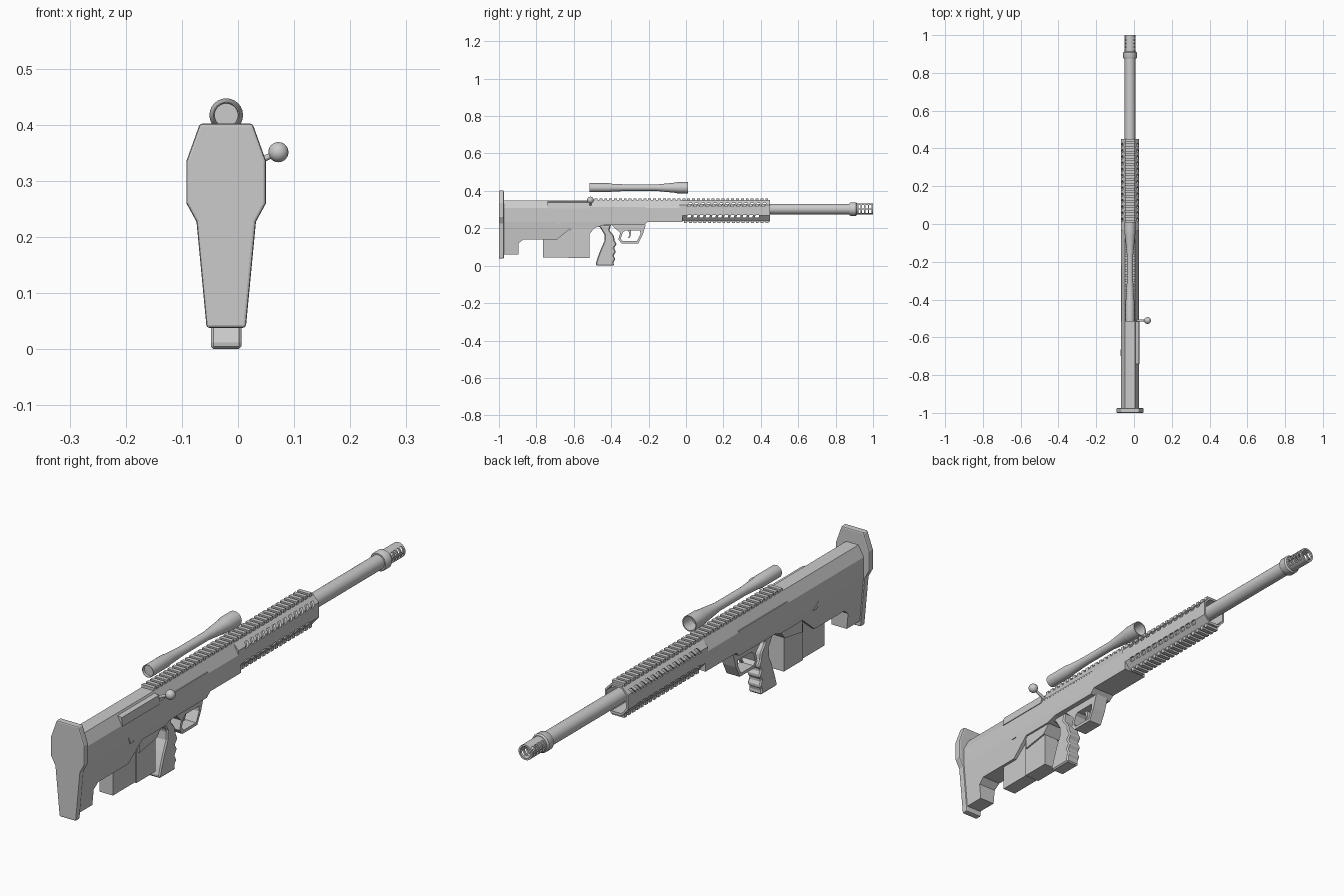
import bpy, bmesh, math
from mathutils import Vector

if "Cube" in bpy.data.objects:
    bpy.data.objects.remove(bpy.data.objects["Cube"])

CX = -0.021      # centre plane of the gun
BZ = 0.303       # bore height


def finish(name, bm, smooth=False):
    bmesh.ops.remove_doubles(bm, verts=bm.verts, dist=1e-5)
    bmesh.ops.recalc_face_normals(bm, faces=bm.faces)
    me = bpy.data.meshes.new(name)
    bm.to_mesh(me)
    bm.free()
    ob = bpy.data.objects.new(name, me)
    bpy.context.collection.objects.link(ob)
    if smooth:
        bpy.ops.object.select_all(action='DESELECT')
        bpy.context.view_layer.objects.active = ob
        ob.select_set(True)
        bpy.ops.object.shade_smooth_by_angle(angle=math.radians(35))
    return ob


def extrude(bm, pts, vec):
    f = bm.faces.new([bm.verts.new(p) for p in pts])
    r = bmesh.ops.extrude_face_region(bm, geom=[f])
    bmesh.ops.translate(bm, vec=vec, verts=[v for v in r['geom'] if isinstance(v, bmesh.types.BMVert)])


def side_prism(name, pts, half, bevel=0.0):
    """Side profile (y, z) extruded symmetrically across the gun."""
    bm = bmesh.new()
    extrude(bm, [(CX - half, y, z) for y, z in pts], (2 * half, 0, 0))
    ob = finish(name, bm)
    if bevel:
        m = ob.modifiers.new("Bevel", 'BEVEL')
        m.width, m.segments = bevel, 1
    return ob


def long_prism(name, half_pts, y0, y1):
    """Mirrored half section (x, z) extruded along the gun."""
    bm = bmesh.new()
    pts = half_pts + [(-x, z) for x, z in reversed(half_pts)]
    extrude(bm, [(CX + x, y0, z) for x, z in pts], (0, y1 - y0, 0))
    return finish(name, bm)


def lathe(name, prof, z, segs=24, closed=False):
    """Profile (y, radius) spun about the gun's long axis."""
    bm = bmesh.new()
    vs = [bm.verts.new((CX + r, y, z)) for y, r in prof]
    es = [bm.edges.new(p) for p in zip(vs, vs[1:])]
    if closed:
        es.append(bm.edges.new((vs[-1], vs[0])))
    bmesh.ops.spin(bm, geom=vs + es, cent=(CX, 0, z), axis=(0, 1, 0), angle=2 * math.pi, steps=segs)
    return finish(name, bm, True)


def add_box(bm, y0, y1, z0, z1, half, shear=0.0):
    extrude(bm, [(CX - half, y0, z0), (CX - half, y1, z0),
                 (CX - half, y1 + shear, z1), (CX - half, y0 + shear, z1)], (2 * half, 0, 0))


def cut(ob, bm):
    c = finish(ob.name + "_cutter", bm)
    c.hide_render = True
    c.hide_set(True)
    m = ob.modifiers.new("Slots", 'BOOLEAN')
    m.operation, m.solver, m.object = 'DIFFERENCE', 'EXACT', c


def rail(name, y0, y1, base, tip, half):
    """Toothed accessory rail."""
    bm = bmesh.new()
    mid = base + (tip - base) * 0.4
    add_box(bm, y0, y1, min(base, mid), max(base, mid), half * 0.85)
    n = round((y1 - y0) / 0.026)
    step = (y1 - y0) / n
    for i in range(n):
        y = y0 + i * step
        add_box(bm, y, y + step * 0.6, min(base, tip), max(base, tip), half)
    bm2 = bm
    me = finish(name, bm2)
    return me


# butt plate
plate = long_prism("butt_plate", [(.047, .402), (.071, .335), (.071, .26), (.053, .227), (.035, .038)], -1.0, -.974)
bev = plate.modifiers.new("Bevel", 'BEVEL')
bev.width, bev.segments = .005, 2

# upper receiver and stock tube
long_prism("upper_receiver", [(.026, .349), (.048, .308), (.048, .235)], -.98, -.02)

# lower stock, narrowing towards the bottom
lower = side_prism("lower_stock", [
    (-.975, .235), (-.975, .06), (-.895, .06), (-.895, .12), (-.87, .14), (-.69, .14),
    (-.61, .205), (-.48, .205), (-.44, .217), (-.225, .217), (-.205, .235)], .046)
for v in lower.data.vertices:
    half = .032 + (v.co.z - .06) / .175 * .016
    v.co.x = CX + math.copysign(half, v.co.x - CX)
side_prism("stock_latch", [(-.70, .245), (-.665, .22), (-.69, .22)], .05)

# magazine with a wider front half
side_prism("magazine", [(-.765, .045), (-.765, .14), (-.69, .148), (-.61, .21), (-.52, .21), (-.52, .045)], .028)
side_prism("magazine_front", [(-.63, .042), (-.63, .18), (-.6, .21), (-.515, .21), (-.515, .042)], .032)
side_prism("magazine_well", [(-.62, .155), (-.62, .21), (-.48, .21), (-.515, .172)], .038)

# pistol grip with finger grooves
side_prism("pistol_grip", [
    (-.485, .22), (-.46, .205), (-.435, .165), (-.437, .13), (-.455, .09), (-.472, .045), (-.482, .012),
    (-.48, 0), (-.385, 0), (-.388, .02), (-.377, .035), (-.388, .055), (-.374, .075), (-.386, .095),
    (-.37, .115), (-.382, .135), (-.385, .16), (-.41, .19), (-.40, .22)], .0275, .005)

# trigger guard frame and trigger
outer = [(-.40, .22), (-.352, .175), (-.362, .14), (-.345, .12), (-.255, .12), (-.232, .165), (-.215, .22)]
inner = [(-.245, .188), (-.244, .168), (-.262, .131), (-.338, .131), (-.349, .145), (-.338, .178), (-.325, .188)]
guard = side_prism("trigger_guard", outer, .0275)
bm = bmesh.new()
extrude(bm, [(CX - .06, y, z) for y, z in inner], (.12, 0, 0))
cut(guard, bm)
side_prism("trigger", [(-.31, .195), (-.302, .165), (-.31, .148), (-.303, .148), (-.293, .165), (-.295, .195)], .006)

# bolt, ejection port cover and side strip on the right
bm = bmesh.new()
extrude(bm, [(CX + .03, -.74, .342), (CX + .047, -.74, .338), (CX + .051, -.74, .305), (CX + .03, -.74, .305)], (0, .225, 0))
finish("port_cover", bm)
bm = bmesh.new()
add_box(bm, -.515, -.22, .308, .314, .0485)
finish("receiver_strip", bm)

# bolt handle and knob
knob = Vector((.072, -.511, .351))
root = Vector((.015, -.511, .325))
bm = bmesh.new()
bmesh.ops.create_uvsphere(bm, u_segments=20, v_segments=12, radius=.018)
bmesh.ops.translate(bm, vec=knob, verts=bm.verts)
r = bmesh.ops.create_cone(bm, cap_ends=True, segments=12, radius1=.006, radius2=.005, depth=(knob - root).length)
q = (knob - root).to_track_quat('Z', 'Y')
for v in r['verts']:
    v.co = q @ v.co + (knob + root) / 2
finish("bolt_handle", bm, True)

# slotted octagonal handguard
def octagon(t):
    h = [(.024 - t * .4, .35 - t), (.048 - t, .325 - t * .4), (.048 - t, .268 + t * .4), (.024 - t * .4, .24 + t)]
    return h + [(-x, z) for x, z in reversed(h)]

bm = bmesh.new()
rings = [[bm.verts.new((CX + x, y, z)) for x, z in octagon(t)]
         for y, t in ((-.035, 0), (.45, 0), (.45, .007), (-.035, .007))]
for a, b in zip(rings, rings[1:] + rings[:1]):
    for i in range(8):
        j = (i + 1) % 8
        bm.faces.new((a[i], a[j], b[j], b[i]))
hand = finish("handguard", bm)
bm = bmesh.new()
for i in range(13):
    y = .005 + i * .033
    add_box(bm, y, y + .017, .317, .336, .1, .012)
    if i < 12:
        add_box(bm, y, y + .02, .258, .272, .1, .004)
cut(hand, bm)

# rails above and below
rail("top_rail", -.515, .45, .345, .36, .026)
rail("bottom_rail", -.01, .45, .243, .228, .026)

# barrel, collar and slotted muzzle brake
lathe("barrel", [(-.03, 0), (-.03, .028), (.9, .028), (.9, 0)], BZ)
lathe("muzzle_collar", [(.875, .026), (.875, .033), (.88, .036), (.908, .036), (.914, .031), (.914, 0)], BZ)
brake = lathe("muzzle_brake", [(.905, .029), (1.0, .029), (1.0, .022), (.905, .022)], BZ, closed=True)
bm = bmesh.new()
for i in range(4):
    y = .921 + i * .019
    for z0, z1 in ((BZ - .022, BZ - .002), (BZ + .002, BZ + .022)):
        add_box(bm, y, y + .013, z0, z1, .06)
cut(brake, bm)

# telescopic sight, hollow at the front lens
lathe("scope", [(-.505, 0), (-.505, .021), (-.515, .022), (-.515, .024), (-.41, .024), (-.395, .021), (-.31, .017),
                (-.16, .017), (-.06, .027), (-.045, .03), (.01, .03), (.01, .026), (-.04, .025), (-.04, 0)], .417)
